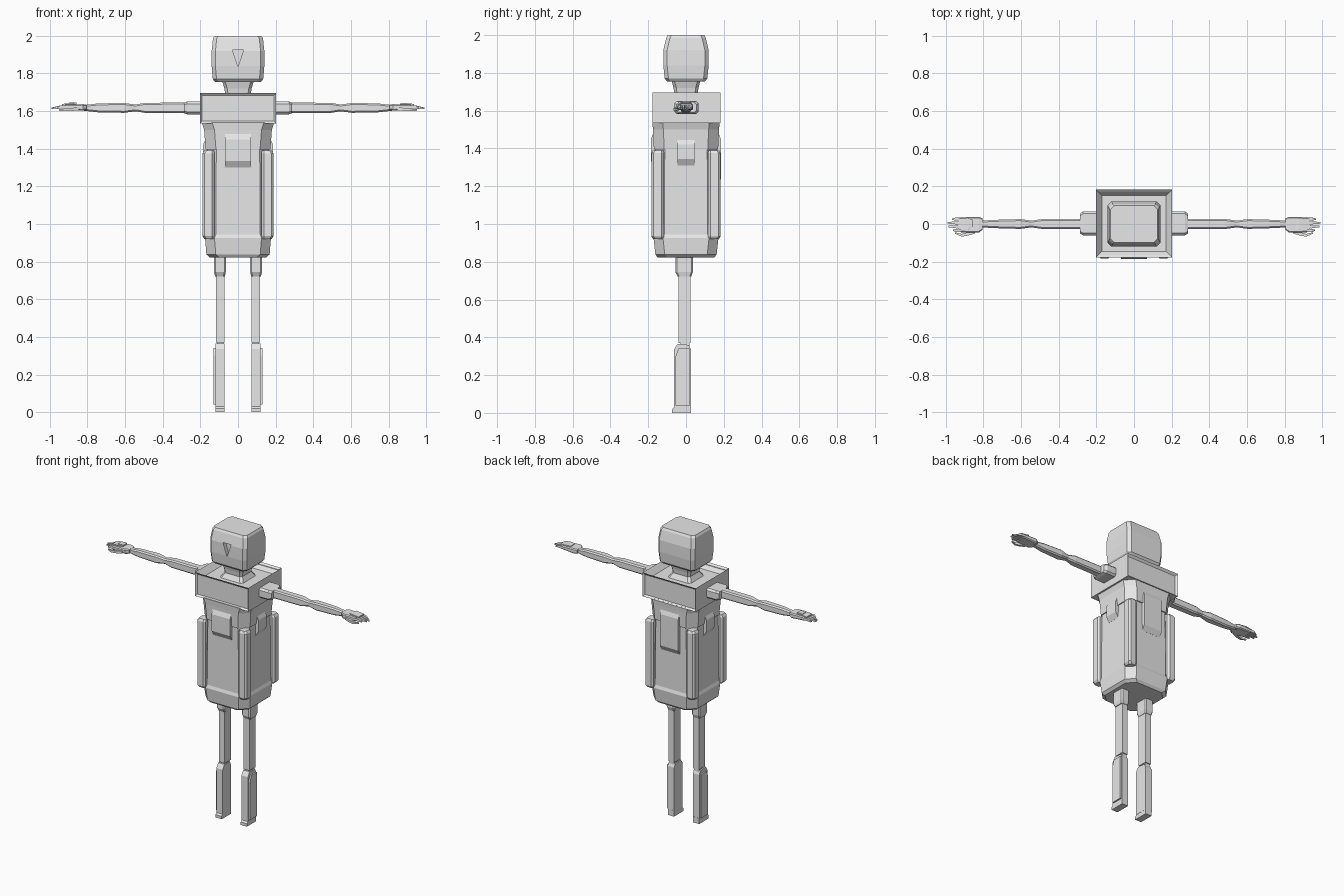
import bpy, bmesh
from mathutils import Vector

if "Cube" in bpy.data.objects:
    bpy.data.objects.remove(bpy.data.objects["Cube"])

grey = bpy.data.materials.new("light grey")
grey.diffuse_color = (0.8, 0.8, 0.8, 1)
grey.use_nodes = True
grey.node_tree.nodes["Principled BSDF"].inputs["Base Color"].default_value = grey.diffuse_color


def finish(name, bm, mirror=False):
    bmesh.ops.recalc_face_normals(bm, faces=bm.faces)
    me = bpy.data.meshes.new(name)
    bm.to_mesh(me)
    bm.free()
    me.materials.append(grey)
    ob = bpy.data.objects.new(name, me)
    bpy.context.collection.objects.link(ob)
    if mirror:
        ob.modifiers.new("mirror", 'MIRROR')
    return ob


def loft_mesh(sections, axis='z', chamfer=0.0):
    """Sections are (t, centre a, centre b, half a, half b); corners may be chamfered."""
    bm = bmesh.new()
    rings = []
    for t, ca, cb, ha, hb in sections:
        c = min(chamfer, ha * 0.8, hb * 0.8)
        pts = []
        for sa, sb in ((1, 1), (-1, 1), (-1, -1), (1, -1)):
            if c == 0:
                pts.append((sa * ha, sb * hb))
                continue
            pair = [(sa * ha, sb * (hb - c)), (sa * (ha - c), sb * hb)]
            pts += pair if sa * sb > 0 else pair[::-1]
        ring = []
        for a, b in pts:
            a, b = a + ca, b + cb
            ring.append(bm.verts.new((a, b, t) if axis == 'z' else (t, a, b)))
        rings.append(ring)
    n = len(rings[0])
    for r, s in zip(rings, rings[1:]):
        for i in range(n):
            bm.faces.new((r[i], r[(i + 1) % n], s[(i + 1) % n], s[i]))
    bm.faces.new(rings[0][::-1])
    bm.faces.new(rings[-1])
    return bm


def loft(name, sections, axis='z', chamfer=0.0, mirror=False):
    return finish(name, loft_mesh(sections, axis, chamfer), mirror)


def prism(name, profile, axis, lo, hi, mirror=False):
    """Extrude a 2D profile along x (points y,z) or y (points x,z)."""
    bm = bmesh.new()
    ends = [[bm.verts.new((t, p, q) if axis == 'x' else (p, t, q)) for p, q in profile]
            for t in (lo, hi)]
    n = len(profile)
    for i in range(n):
        bm.faces.new((ends[0][i], ends[0][(i + 1) % n], ends[1][(i + 1) % n], ends[1][i]))
    bm.faces.new(ends[0][::-1])
    bm.faces.new(ends[1])
    return finish(name, bm, mirror)


# Head with a recessed triangle in the face
head = loft("head", [(1.755, 0, 0, .122, .1), (1.77, 0, 0, .134, .113), (1.84, 0, 0, .14, .12),
                     (1.92, 0, 0, .14, .12), (1.985, 0, 0, .133, .105), (2.0, 0, 0, .125, .097)],
            chamfer=.02)
cutter = prism("nose_cutter", [(-.03, 1.925), (.03, 1.925), (0, 1.835)], 'y', -.2, -.095)
cutter.hide_render = True
cutter.hide_viewport = True
cut = head.modifiers.new("nose recess", 'BOOLEAN')
cut.operation = 'DIFFERENCE'
cut.object = cutter

# Neck
loft("neck", [(1.65, 0, 0, .09, .085), (1.69, 0, 0, .068, .062), (1.72, 0, 0, .072, .066),
              (1.765, 0, 0, .086, .078)], chamfer=.015)

# Chest block with sunken front, back and top panels
bm = loft_mesh([(1.535, 0, .003, .202, .18), (1.697, 0, .003, .202, .18)])
bmesh.ops.recalc_face_normals(bm, faces=bm.faces)
bm.normal_update()
for normal, rim, depth in (((0, -1, 0), .016, .012), ((0, 1, 0), .016, .012), ((0, 0, 1), .045, .04)):
    d = Vector(normal)
    face = max(bm.faces, key=lambda f: f.normal.dot(d) * f.calc_area())
    bmesh.ops.inset_individual(bm, faces=[face], thickness=rim)
    bmesh.ops.translate(bm, verts=face.verts, vec=-depth * d)
finish("chest_block", bm)

# Torso barrel and the wider collar under the chest
loft("torso", [(.822, 0, 0, .15, .15), (.838, 0, 0, .168, .162), (.925, 0, 0, .175, .172),
               (.945, 0, 0, .168, .165), (1.42, 0, 0, .165, .162), (1.535, 0, 0, .18, .17)],
     chamfer=.05)
loft("collar", [(1.395, 0, 0, .172, .17), (1.5, 0, 0, .18, .175), (1.54, 0, 0, .192, .178)],
     chamfer=.055)

# Four corner posts
for sy, label in ((-1, "front"), (1, "back")):
    loft(label + "_post", [(.92, .153, sy * .147, .026, .028), (.935, .157, sy * .15, .032, .033),
                           (1.375, .157, sy * .15, .032, .033), (1.39, .153, sy * .147, .026, .028)],
         chamfer=.012, mirror=True)


# Hanging tabs on the front, back and sides
def tab(low, top, out):
    return [(-.1, low + .04), (-.1, top), (-.165, top), (-out, top - .05),
            (-out, low + .035), (-out + .02, low), (-.14, low)]


prism("front_tab", tab(1.3, 1.5, .186), 'x', -.07, .07)
prism("back_tab", [(-y, z) for y, z in tab(1.2, 1.5, .184)], 'x', -.07, .07)
prism("side_tab", [(-y, z) for y, z in tab(1.31, 1.47, .186)], 'y', -.045, .045, True)

# Arms
loft("shoulder", [(.19, .003, 1.617, .064, .034), (.27, .003, 1.617, .064, .034),
                  (.288, .003, 1.617, .052, .028)], 'x', .012, True)
loft("arm", [(.28, 0, 1.617, .026, .028), (.49, 0, 1.617, .026, .027), (.545, 0, 1.617, .018, .018),
             (.605, 0, 1.617, .026, .026), (.74, 0, 1.617, .022, .024), (.81, 0, 1.617, .018, .016),
             (.83, 0, 1.617, .018, .014)], 'x', .008, True)

# Hands: palm, knuckle plate, four fanned fingers and a bent thumb
loft("palm", [(.805, 0, 1.62, .03, .014), (.825, -.004, 1.62, .042, .017),
              (.92, -.004, 1.622, .04, .013)], 'x', .006, True)
loft("knuckle_plate", [(.86, 0, 1.632, .02, .008), (.88, 0, 1.638, .03, .006),
                       (.935, 0, 1.634, .028, .004)], 'x', 0, True)
for i, tip in enumerate((.962, .985, .992, .968)):
    y = -.034 + i * .02
    loft("finger", [(.905, y, 1.622, .008, .009), (.945, y * 1.05, 1.622, .008, .008),
                    (tip, y * .95, 1.614, .004, .004)], 'x', 0, True)
loft("thumb", [(.845, -.038, 1.613, .012, .008), (.88, -.052, 1.609, .009, .008),
               (.915, -.06, 1.607, .007, .007), (.95, -.048, 1.606, .004, .004)], 'x', 0, True)
loft("hand_panel", [(1.62, -.878, .003, .02, .02), (1.646, -.878, .003, .02, .02)])

# Legs
loft("hip", [(.722, .096, -.008, .026, .036), (.745, .096, -.01, .031, .046),
             (.84, .096, -.01, .031, .046)], chamfer=.008, mirror=True)
loft("thigh", [(.37, .094, -.008, .022, .033), (.74, .094, -.008, .022, .033)], mirror=True)
loft("knee", [(.33, .094, -.005, .016, .024), (.385, .094, -.005, .016, .024)], mirror=True)
prism("shin", [(-.064, .03), (.026, .03), (.026, .335), (.015, .36), (-.045, .365), (-.064, .335)],
      'x', .071, .119, True)
prism("shin_plate", [(-.055, .04), (.02, .04), (.02, .34), (-.04, .34), (-.055, .3)],
      'x', .115, .129, True)
prism("foot", [(-.074, 0), (.027, 0), (.027, .04), (-.055, .04), (-.074, .02)],
      'x', .072, .119, True)
